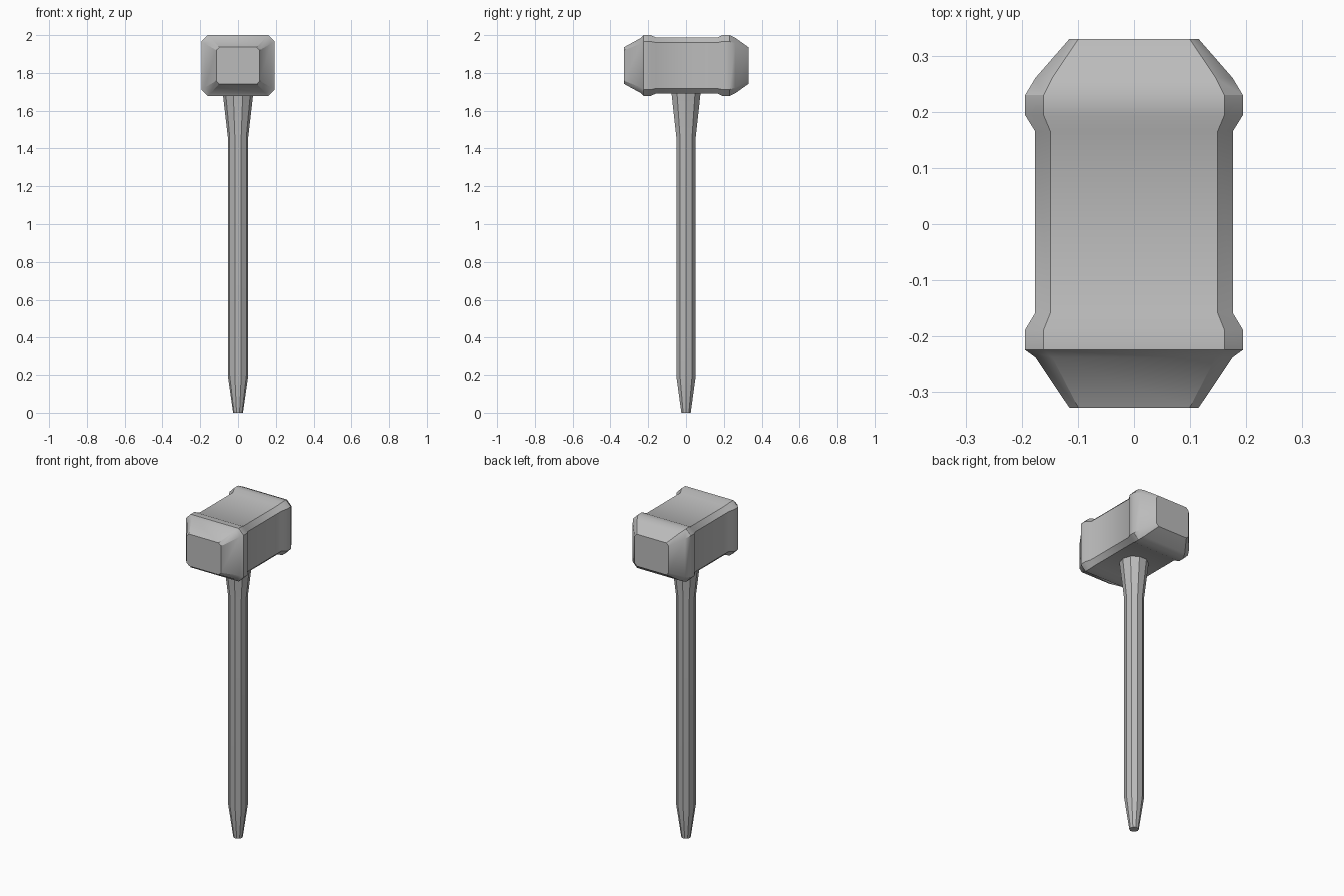
import bpy, bmesh, math

cube = bpy.data.objects.get("Cube")
if cube:
    bpy.data.objects.remove(cube, do_unlink=True)

grey = bpy.data.materials.new("plain_grey")
grey.use_nodes = True
grey.diffuse_color = (0.5, 0.5, 0.5, 1)
grey.node_tree.nodes["Principled BSDF"].inputs["Base Color"].default_value = grey.diffuse_color


def loft(name, rings):
    """Skin a closed solid over rings with equal point counts."""
    bm = bmesh.new()
    loops = [[bm.verts.new(p) for p in ring] for ring in rings]
    n = len(loops[0])
    for a, b in zip(loops, loops[1:]):
        for i in range(n):
            j = (i + 1) % n
            bm.faces.new((a[i], a[j], b[j], b[i]))
    bm.faces.new(loops[0])
    bm.faces.new(loops[-1])
    bmesh.ops.recalc_face_normals(bm, faces=bm.faces)
    mesh = bpy.data.meshes.new(name)
    bm.to_mesh(mesh)
    bm.free()
    mesh.materials.append(grey)
    obj = bpy.data.objects.new(name, mesh)
    bpy.context.collection.objects.link(obj)
    bpy.ops.object.select_all(action='DESELECT')
    obj.select_set(True)
    bpy.context.view_layer.objects.active = obj
    bpy.ops.object.shade_smooth_by_angle(angle=math.radians(33))
    return obj


def chamfered_ring(y, w, h, c, z=1.839):
    """Rectangle of half size w by h with cut corners, facing along y."""
    corners = [(w, h - c), (w - c, h), (c - w, h), (-w, h - c),
               (-w, c - h), (c - w, -h), (w - c, -h), (w, c - h)]
    return [(x, y, z + dz) for x, dz in corners]


def round_ring(z, r, sides=10):
    return [(r * math.cos(math.tau * i / sides), r * math.sin(math.tau * i / sides), z)
            for i in range(sides)]


# Hammer head: tapered striking faces, raised bands, narrower core
END, SHOULDER = (0.115, 0.097, 0.016), (0.176, 0.147, 0.03)
BAND, CORE = (0.194, 0.161, 0.033), (0.176, 0.148, 0.027)
stations = [(-0.328, END), (-0.237, SHOULDER), (-0.224, BAND), (-0.188, BAND),
            (-0.158, CORE), (0.165, CORE), (0.194, BAND), (0.23, BAND),
            (0.26, SHOULDER), (0.33, END)]
loft("hammer_head", [chamfered_ring(y, *size) for y, size in stations])

# Handle: ten-sided shaft with pointed foot and flared neck
profile = [(0, 0.026), (0.195, 0.054), (1.46, 0.054), (1.72, 0.084)]
loft("handle", [round_ring(z, r) for z, r in profile])
